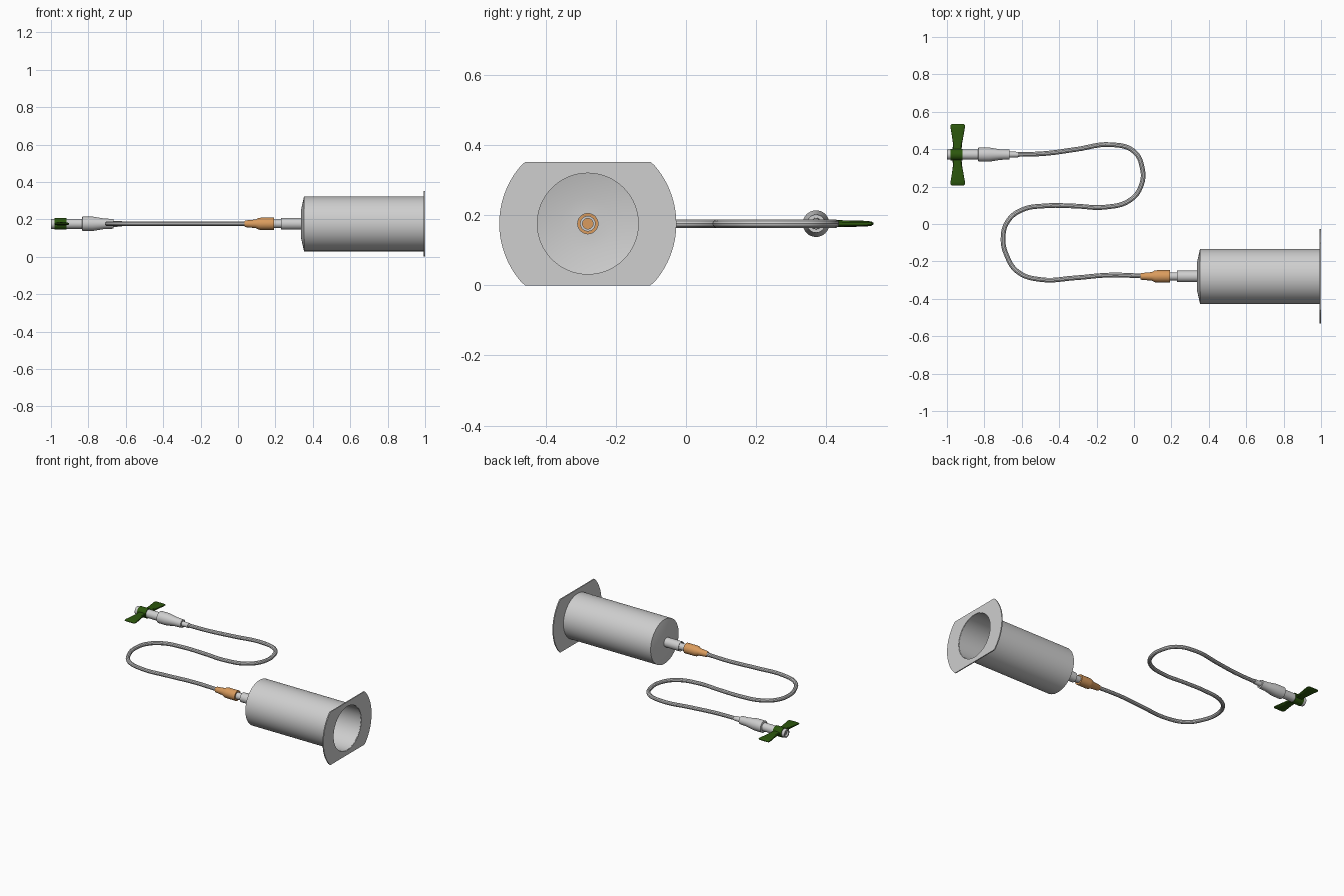
import bpy
import bmesh
from math import sin, cos, tau, radians

cube = bpy.data.objects.get("Cube")
if cube:
    bpy.data.objects.remove(cube)

AXIS_Z = 0.176
BARREL_Y = -0.28
NEEDLE_Y = 0.371


def material(name, color):
    m = bpy.data.materials.new(name)
    m.use_nodes = True
    m.diffuse_color = (*color, 1)
    m.node_tree.nodes["Principled BSDF"].inputs["Base Color"].default_value = (*color, 1)
    return m


GREY = material("clear grey plastic", (0.62, 0.62, 0.62))
ORANGE = material("orange plastic", (0.70, 0.33, 0.11))
GREEN = material("dark green plastic", (0.025, 0.095, 0.004))


def loft(name, rings, mat, closed=False):
    """Join rings of points with quads; cap the ends or close the loop."""
    bm = bmesh.new()
    rows = [[bm.verts.new(p) for p in ring] for ring in rings]
    n = len(rows[0])
    pairs = list(zip(rows, rows[1:]))
    if closed:
        pairs.append((rows[-1], rows[0]))
    else:
        bm.faces.new(rows[0])
        bm.faces.new(rows[-1])
    for a, b in pairs:
        for i in range(n):
            j = (i + 1) % n
            bm.faces.new((a[i], a[j], b[j], b[i]))
    bmesh.ops.recalc_face_normals(bm, faces=bm.faces)
    mesh = bpy.data.meshes.new(name)
    bm.to_mesh(mesh)
    bm.free()
    mesh.materials.append(mat)
    obj = bpy.data.objects.new(name, mesh)
    bpy.context.collection.objects.link(obj)
    smooth(obj)
    return obj


def smooth(obj):
    bpy.ops.object.select_all(action="DESELECT")
    obj.select_set(True)
    bpy.context.view_layer.objects.active = obj
    bpy.ops.object.shade_smooth_by_angle(angle=radians(30))


def lathe(name, profile, y, mat, sides=32, closed=True):
    """Spin a profile of (x, radius) points round an axis along x."""
    rings = [[(x, y + r * cos(tau * i / sides), AXIS_Z + r * sin(tau * i / sides))
              for i in range(sides)] for x, r in profile]
    return loft(name, rings, mat, closed)


# Holder barrel: thin wall, open at the flange, low cone at the nose
lathe("barrel", [(0.997, 0.147), (0.353, 0.147), (0.337, 0.075), (0.337, 0.029),
                 (0.341, 0.029), (0.341, 0.075), (0.357, 0.144), (0.997, 0.144)],
      BARREL_Y, GREY, 64)


# Finger flange: disc with a flat top and bottom and a round opening
def flange_ring(x, radius, sides=96):
    ring = []
    for i in range(sides):
        a = tau * i / sides
        z = max(-AXIS_Z, min(AXIS_Z, radius * sin(a)))
        ring.append((x, BARREL_Y + radius * cos(a), AXIS_Z + z))
    return ring


loft("finger_flange", [flange_ring(0.993, 0.2525), flange_ring(1.0, 0.2525),
                       flange_ring(1.0, 0.1455), flange_ring(0.993, 0.1455)],
     GREY, closed=True)

# Connector between the barrel and the coloured hub
lathe("connector_sleeve", [(0.23, 0.031), (0.34, 0.031), (0.34, 0.029), (0.23, 0.029)],
      BARREL_Y, GREY)
lathe("connector_stub", [(0.18, 0.022), (0.27, 0.022), (0.27, 0.015), (0.18, 0.015)],
      BARREL_Y, GREY)
lathe("tube_hub", [(0.035, 0.015), (0.04, 0.018), (0.095, 0.023), (0.11, 0.031),
                   (0.125, 0.033), (0.193, 0.033)], BARREL_Y, ORANGE, closed=False)

# Flexible tube in an S bend
path = [(0.05, -0.278), (-0.13, -0.273), (-0.315, -0.288), (-0.5, -0.297),
        (-0.62, -0.257), (-0.68, -0.17), (-0.7, -0.075), (-0.674, 0.016),
        (-0.6, 0.075), (-0.476, 0.097), (-0.315, 0.096), (-0.155, 0.09),
        (-0.02, 0.128), (0.04, 0.21), (0.043, 0.305), (0, 0.388),
        (-0.118, 0.424), (-0.315, 0.398), (-0.476, 0.377), (-0.66, NEEDLE_Y)]
curve = bpy.data.curves.new("tube_path", "CURVE")
curve.dimensions = "3D"
curve.bevel_depth = 0.0125
curve.bevel_resolution = 3
curve.resolution_u = 6
curve.use_fill_caps = True
spline = curve.splines.new("BEZIER")
spline.bezier_points.add(len(path) - 1)
for point, (x, y) in zip(spline.bezier_points, path):
    point.co = (x, y, AXIS_Z)
    point.handle_left_type = point.handle_right_type = "AUTO"
tube = bpy.data.objects.new("flexible_tube", curve)
bpy.context.collection.objects.link(tube)
curve.materials.append(GREY)
bpy.ops.object.select_all(action="DESELECT")
tube.select_set(True)
bpy.context.view_layer.objects.active = tube
bpy.ops.object.convert(target="MESH")
smooth(bpy.context.view_layer.objects.active)

# Needle holder: hollow front barrel, stepped collar and tapered tail
lathe("needle_holder", [(-1.0, 0.018), (-1.0, 0.027), (-0.835, 0.027), (-0.832, 0.038),
                        (-0.775, 0.038), (-0.715, 0.028), (-0.665, 0.026),
                        (-0.665, 0.012), (-0.95, 0.012), (-0.95, 0.018)],
      NEEDLE_Y, GREY)
lathe("tail_sleeve", [(-0.69, 0.017), (-0.62, 0.015)], NEEDLE_Y, GREY, 20, closed=False)
lathe("needle_core", [(-0.995, 0.008), (-0.94, 0.013)], NEEDLE_Y, GREY, 16, closed=False)

# Wings: a clip round the holder and two flat flared blades
lathe("wing_clip", [(-0.98, 0.031), (-0.918, 0.031), (-0.918, 0.026), (-0.98, 0.026)],
      NEEDLE_Y, GREEN, 24)
# Distance from the axis, two x edges, half thickness
sections = [(0.026, -0.970, -0.922, 0.010), (0.06, -0.968, -0.919, 0.010),
            (0.11, -0.975, -0.910, 0.009), (0.145, -0.981, -0.904, 0.008),
            (0.158, -0.981, -0.904, 0.006), (0.164, -0.975, -0.910, 0.002)]


def blade_ring(y, x0, x1, half, sides=16):
    ring = []
    for i in range(sides):
        c, s = cos(tau * i / sides), sin(tau * i / sides)
        flat = (abs(c) ** 4 + abs(s) ** 4) ** -0.25
        ring.append(((x0 + x1) / 2 + (x1 - x0) / 2 * c * flat, y, AXIS_Z + half * s * flat))
    return ring


for side, label in ((1, "back"), (-1, "front")):
    loft(label + "_wing", [blade_ring(NEEDLE_Y + side * d, x0, x1, h)
                           for d, x0, x1, h in sections], GREEN)
